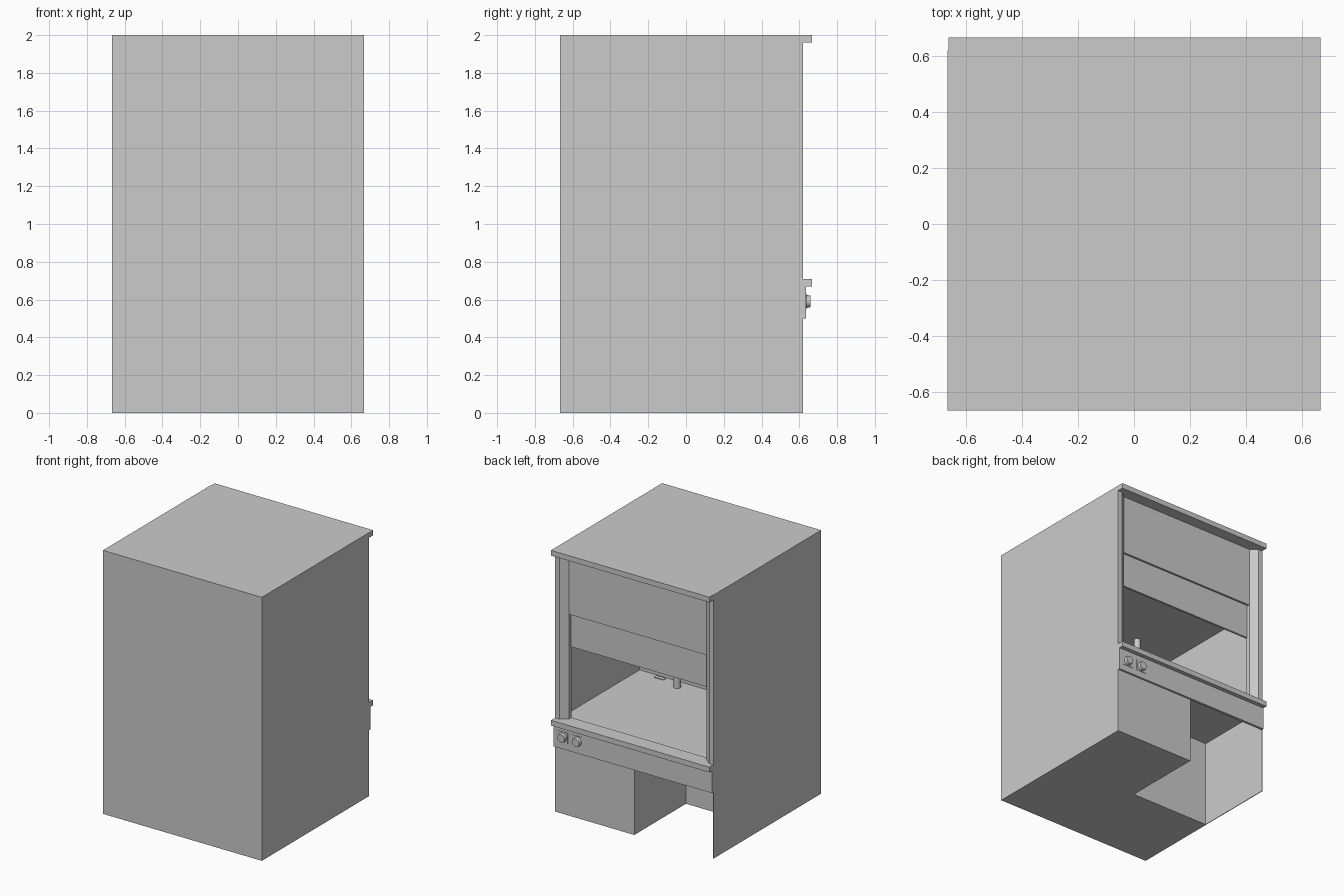
import bpy, bmesh, math

if "Cube" in bpy.data.objects:
    bpy.data.objects.remove(bpy.data.objects["Cube"])

W = 0.667   # half width and half depth
F = 0.62    # front plane of the carcass (faces +y)


def prism(name, outline, lo, hi):
    """Extrude an (x, y) outline from z = lo to z = hi."""
    bm = bmesh.new()
    face = bm.faces.new([bm.verts.new((x, y, lo)) for x, y in outline])
    new = bmesh.ops.extrude_face_region(bm, geom=[face])["geom"]
    bmesh.ops.translate(bm, vec=(0, 0, hi - lo),
                        verts=[g for g in new if isinstance(g, bmesh.types.BMVert)])
    bmesh.ops.recalc_face_normals(bm, faces=bm.faces)
    mesh = bpy.data.meshes.new(name)
    bm.to_mesh(mesh)
    bm.free()
    obj = bpy.data.objects.new(name, mesh)
    bpy.context.collection.objects.link(obj)
    return obj


def box(name, x0, x1, y0, y1, z0, z1):
    return prism(name, [(x0, y0), (x1, y0), (x1, y1), (x0, y1)], z0, z1)


def cylinder(name, r1, r2, depth, loc, rot=(0, 0, 0), sides=24):
    bpy.ops.mesh.primitive_cone_add(vertices=sides, radius1=r1, radius2=r2,
                                    depth=depth, location=loc, rotation=rot)
    obj = bpy.context.object
    obj.name = name
    bpy.ops.object.shade_smooth_by_angle(angle=math.radians(40))
    return obj


# Base cabinet: L-shaped plan leaving a knee space on the -x half
prism("base_cabinet", [(-W, -W), (W, -W), (W, F), (0, F), (0, 0), (-W, 0)], 0, 0.66)

# Thin side skins
box("side_panel_left", -W, -W + 0.005, -W, F, 0, 2)
box("side_panel_right", W - 0.005, W, -W, F, 0.66, 2)

# Worktop with a raised front lip, and control panel below it
box("work_surface", -W + 0.004, W - 0.004, -W + 0.002, 0.60, 0.66, 0.69)
box("worktop_lip", -W + 0.004, W, 0.55, W, 0.67, 0.71)
box("control_panel", -W + 0.004, W, F - 0.005, 0.635, 0.50, 0.675)

# Chamber rear, upper housing and roof
box("chamber_rear", -W, W, -W, -0.39, 0.66, 1.97)
box("upper_housing", -W + 0.004, W - 0.004, -0.40, 0.55, 1.505, 1.97)
box("roof", -W, W, -W, F, 1.96, 2)
box("roof_lip", -W + 0.004, W, F - 0.01, W, 1.96, 2)

# Splayed jambs either side of the opening
for side, label in ((1, "right"), (-1, "left")):
    outline = [(W, F), (0.63, F), (0.578, 0.58), (0.578, 0.55), (W, 0.55)]
    prism("jamb_" + label, [(side * x, y) for x, y in outline], 0.705, 1.965)

# Two sliding sash panels
box("upper_sash", -0.59, 0.59, 0.565, 0.58, 1.505, 1.965)
box("lower_sash", -0.59, 0.59, 0.54, 0.556, 1.25, 1.53)

# Service columns and small drain inside the chamber
for x in (-0.29, 0.29):
    cylinder("service_column", 0.025, 0.025, 0.825, (x, -0.31, 1.097), sides=12)
box("drain", 0.43, 0.51, -0.375, -0.345, 0.685, 0.695)

# Control knobs on backing plates
for x in (0.59, 0.466):
    box("knob_plate", x - 0.042, x + 0.042, 0.63, 0.638, 0.548, 0.632)
    cylinder("control_knob", 0.035, 0.03, 0.024, (x, 0.647, 0.59),
             (-math.pi / 2, 0, 0))
